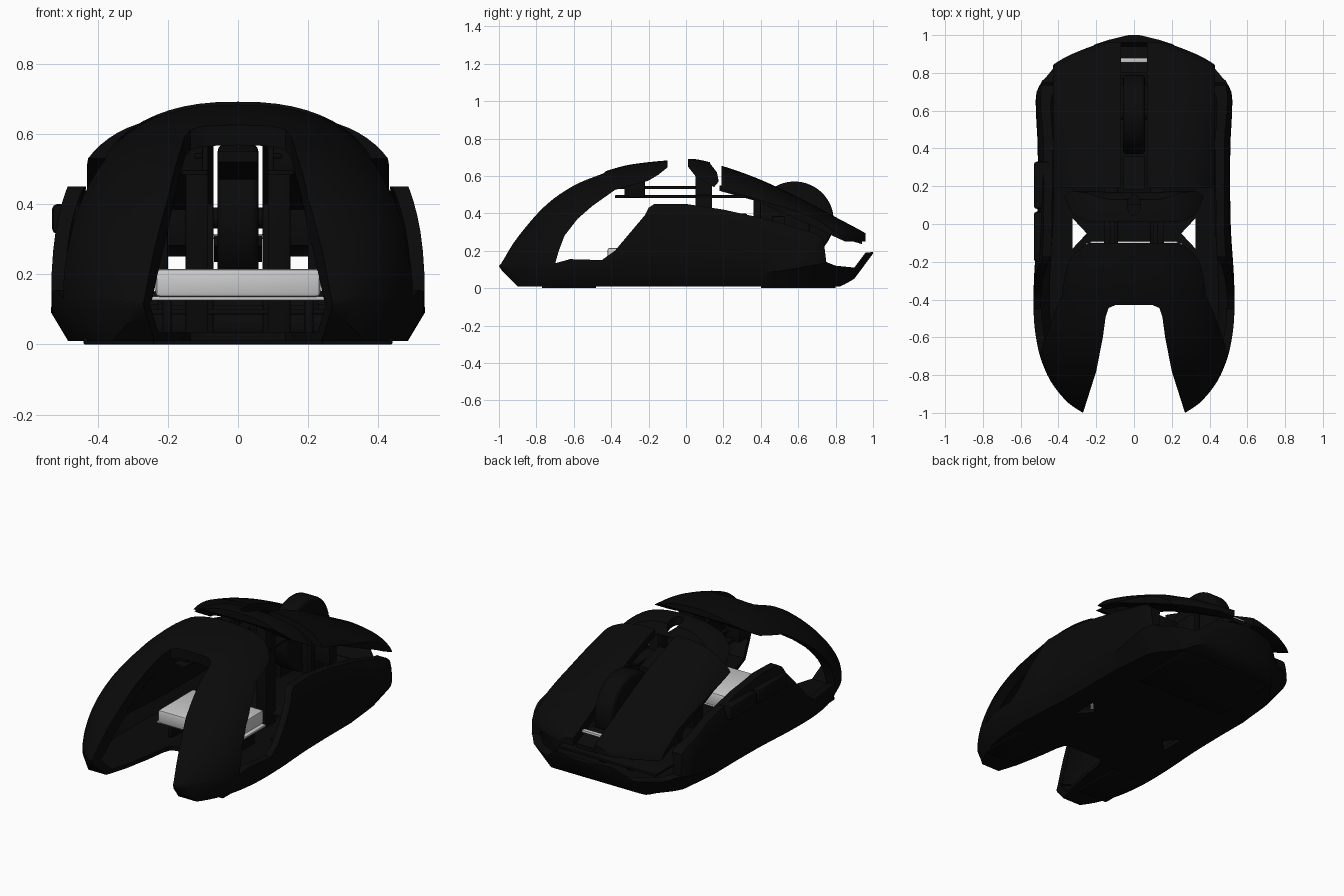
import bpy, bmesh, math

if "Cube" in bpy.data.objects:
    bpy.data.objects.remove(bpy.data.objects["Cube"])

black = bpy.data.materials.new("black_plastic")
black.diffuse_color = (0.003, 0.003, 0.003, 1)
black.use_nodes = True
black.node_tree.nodes["Principled BSDF"].inputs["Base Color"].default_value = black.diffuse_color

# Body envelope along y: half width, top height, bottom height, bottom width ratio, waist height
WIDTH = [(-1, .27), (-.95, .345), (-.85, .43), (-.75, .48), (-.65, .51), (-.5, .53), (-.3, .53), (0, .512),
         (.4, .51), (.62, .52), (.7, .515), (.77, .48), (.83, .455), (.9, .34), (.97, .15), (1, .03)]
TOP = [(-1, .125), (-.95, .225), (-.9, .3), (-.75, .46), (-.6, .56), (-.43, .625), (-.3, .66), (-.1, .683),
       (.05, .69), (.19, .655), (.35, .6), (.5, .535), (.65, .46), (.8, .38), (.96, .295), (1, .27)]
BOTTOM = [(-1, .11), (-.9, .01), (.83, .01), (.9, .05), (1, .185)]
RATIO = [(-1, .91), (.4, .91), (.65, .84), (.83, .68), (1, .68)]
WAIST = [(-1, .118), (-.9, .09), (.5, .09), (.83, .15), (1, .193)]


def sample(tab, y, smooth=True):
    i = max(k for k in range(len(tab) - 1) if tab[k][0] <= y + 1e-9 or k == 0)
    (y0, v0), (y1, v1) = tab[i], tab[i + 1]
    h, t = y1 - y0, (y - y0) / (y1 - y0)
    if not smooth:
        return v0 + (v1 - v0) * t
    a, b = tab[max(i - 1, 0)], tab[min(i + 2, len(tab) - 1)]
    m0, m1 = (v1 - a[1]) / (y1 - a[0]), (b[1] - v0) / (b[0] - y0)
    return ((2*t**3 - 3*t*t + 1) * v0 + (t**3 - 2*t*t + t) * h * m0
            + (3*t*t - 2*t**3) * v1 + (t**3 - t*t) * h * m1)


def finish(name, bm, mat=black):
    bmesh.ops.recalc_face_normals(bm, faces=bm.faces)
    me = bpy.data.meshes.new(name)
    bm.to_mesh(me)
    bm.free()
    ob = bpy.data.objects.new(name, me)
    bpy.context.collection.objects.link(ob)
    if mat:
        me.materials.append(mat)
    return ob


def hull(name, t=0.0, power=3.2):
    """Closed loft of the whole body, shrunk inwards by t; power sets how boxy it is."""
    bm, rings, n, seg, e = bmesh.new(), [], 80, 40, 2 / power
    for k in range(n + 1):
        y = -1 + 2 * k / n
        w = max(sample(WIDTH, y) - t, .012)
        zb = sample(BOTTOM, y, False) + t * .6
        zm = max(sample(WAIST, y, False), zb + .008)
        top = max(sample(TOP, y) - t, zm + .005)
        r = sample(RATIO, y, False)
        pts = [(w * r, zb)]
        for j in range(seg + 1):
            c, s = math.cos(math.pi * j / seg), math.sin(math.pi * j / seg)
            pts.append((math.copysign(abs(c) ** e, c) * w, zm + (top - zm) * max(s, 0) ** e))
        pts.append((-w * r, zb))
        rings.append([bm.verts.new((x, y * (1 - t), z)) for x, z in pts])
    for a, b in zip(rings, rings[1:]):
        for j in range(len(a)):
            q = (j + 1) % len(a)
            bm.faces.new((a[j], a[q], b[q], b[j]))
    bm.faces.new(rings[0])
    bm.faces.new(rings[-1])
    return finish(name, bm)


def prism(name, pts, axis, lo, hi):
    """Extrude a (y,z) outline along x, or an (x,y) outline along z."""
    bm = bmesh.new()
    at = (lambda p, d: (d, p[0], p[1])) if axis == 'x' else (lambda p, d: (p[0], p[1], d))
    a = [bm.verts.new(at(p, lo)) for p in pts]
    b = [bm.verts.new(at(p, hi)) for p in pts]
    bm.faces.new(a)
    bm.faces.new(b)
    for j in range(len(a)):
        q = (j + 1) % len(a)
        bm.faces.new((a[j], a[q], b[q], b[j]))
    return finish(name, bm)


def smooth(ob):
    bpy.ops.object.select_all(action='DESELECT')
    ob.select_set(True)
    bpy.context.view_layer.objects.active = ob
    bpy.ops.object.shade_smooth_by_angle(angle=math.radians(32))


def apply_mods(ob):
    bpy.context.view_layer.objects.active = ob
    for m in list(ob.modifiers):
        bpy.ops.object.modifier_apply(modifier=m.name)


def shell_part(name, profile, half, thick, power, cutters):
    """Keep the slice of the body shell inside a side profile, then cut it."""
    ob = hull(name, 0, power)
    inner = hull("inner_cutter", thick, power)
    keep = prism("keep_cutter", profile, 'x', -half, half)
    for op, other in [('INTERSECT', keep), ('DIFFERENCE', inner)] + [('DIFFERENCE', c) for c in cutters]:
        m = ob.modifiers.new("cut", 'BOOLEAN')
        m.operation, m.object, m.solver = op, other, 'EXACT'
    apply_mods(ob)
    for c in [inner, keep] + cutters:
        bpy.data.objects.remove(c)
    smooth(ob)
    return ob


def box(name, x, y, z, bevel=.006, mat=black):
    bm = bmesh.new()
    bmesh.ops.create_cube(bm, size=1)
    for v in bm.verts:
        v.co = [(r[0] + r[1]) / 2 + c * (r[1] - r[0]) for r, c in zip((x, y, z), v.co)]
    bmesh.ops.bevel(bm, geom=list(bm.edges), offset=bevel, segments=2, affect='EDGES', profile=.5)
    ob = finish(name, bm, mat)
    smooth(ob)
    return ob


def pair(name, x, y, z, bevel=.004):
    box(name + "_right", x, y, z, bevel)
    box(name + "_left", (-x[1], -x[0]), y, z, bevel)


def v_cutter():
    half = [(.10, -.43), (.135, -.445), (.15, -.49), (.165, -.6), (.2, -.78), (.27, -1), (.29, -1.1)]
    return prism("v_cutter", half + [(-x, y) for x, y in reversed(half)], 'z', -.2, 1)


def floor_hole(s):
    return prism("hole_cutter", [(s*.25, -.05), (s*.325, .03), (s*.325, -.13)], 'z', -.2, .2)


def slot(y0, y1, z0, z1):
    return prism("slot_cutter", [(-.07, y0), (.07, y0), (.07, y1), (-.07, y1)], 'z', z0, z1)


# Palm shell: arch with two rear legs
shell_part("palm_shell", [(-1.1, .112), (-.7, .13), (-.68, .2), (-.65, .28), (-.58, .37), (-.5, .44),
           (-.38, .525), (-.2, .575), (-.15, .605), (-.1, .645), (-.1, .9), (-1.1, .9)], 1, .05, 2.45, [v_cutter()])

# Base tray with raised side wings and nose lip
shell_part("base_tray", [(-1.1, -.1), (-1.1, .115), (-.7, .133), (-.62, .155), (-.45, .15), (-.38, .2), (-.22, .39),
           (-.2, .43), (-.17, .45), (0, .45), (.2, .42), (.45, .365), (.7, .29), (.735, .26), (.75, .14), (.8, .12),
           (.9, .11), (.96, .19), (1.1, .2), (1.1, -.1)], 1, .04, 3.2, [v_cutter(), floor_hole(1), floor_hole(-1)])

# Main click buttons, split by the wheel channel
shell_part("click_buttons", [(.19, .9), (.19, .53), (.35, .48), (.5, .41), (.68, .33), (.75, .295), (.85, .25),
           (.96, .25), (.96, .9)], .43, .04, 3.3, [slot(.1, 1.2, 0, 1)])

# Crossbar between palm and buttons, with an oval hole
oval = prism("oval_cutter", [(.035 * math.cos(a * math.pi / 12), .1 + .055 * math.sin(a * math.pi / 12))
                             for a in range(24)], 'z', .3, 1)
shell_part("crossbar", [(.01, .9), (.01, .65), (.05, .6), (.15, .54), (.175, .57), (.165, .62), (.13, .665),
           (.09, .9)], .37, .05, 2.45, [oval, slot(-.1, .3, .3, .615)])


# Scroll wheel: tyre and axle
def cylinder(name, r, x0, x1, y, z, bevel):
    bpy.ops.mesh.primitive_cylinder_add(vertices=64, radius=r, depth=x1 - x0, location=((x0 + x1) / 2, y, z),
                                        rotation=(0, math.pi / 2, 0))
    ob = bpy.context.object
    ob.name = name
    ob.data.materials.append(black)
    m = ob.modifiers.new("bevel", 'BEVEL')
    m.width, m.segments = bevel, 3
    apply_mods(ob)
    smooth(ob)


cylinder("scroll_wheel", .21, -.058, .058, .58, .36, .02)
cylinder("wheel_axle", .03, -.11, .11, .58, .36, .004)
pair("wheel_support", (.07, .11), (.5, .66), (.03, .4))

# Centre strips in the wheel channel
prism("centre_strip_rear", [(.18, .55), (.36, .5), (.36, .47), (.18, .52)], 'x', -.055, .055)
prism("centre_strip_nose", [(.8, .31), (.94, .26), (.94, .235), (.8, .28)], 'x', -.068, .068)
box("nose_indicator", (-.07, .07), (.855, .88), (.3, .315), .003, None)

# Grey weight block on its tray
box("weight_block", (-.235, .235), (-.42, -.09), (.135, .215), .012, None)
box("weight_tray", (-.255, .255), (-.4, -.1), (.125, .137), .003, None)
pair("tray_post", (.19, .215), (-.35, -.15), (.03, .126))

# Circuit board, switches and inner struts
box("circuit_board", (-.32, .32), (.1, .74), (.085, .1), .003)
pair("switch", (.13, .28), (.46, .53), (.28, .385))
pair("button_strut", (.2, .23), (.36, .4), (.09, .52))
pair("slide_rail_upper", (.1, .125), (-.36, .06), (.53, .545))
pair("slide_rail_lower", (.085, .16), (-.38, .34), (.482, .497))
pair("palm_bracket", (.1, .2), (-.33, -.22), (.485, .6))
pair("crossbar_pillar", (.085, .15), (.05, .14), (.03, .625))

# Thumb buttons on the left wing
for i, (y0, y1) in enumerate([(-.2, .065), (.08, .33)]):
    box(f"thumb_button_{i + 1}", (-.53, -.44), (y0, y1), (.315, .4), .015)

# Glide feet
box("glide_foot_front", (-.3, .3), (.4, .8), (0, .02), .003)
pair("glide_foot_rear", (.24, .44), (-.77, -.48), (0, .02), .003)
